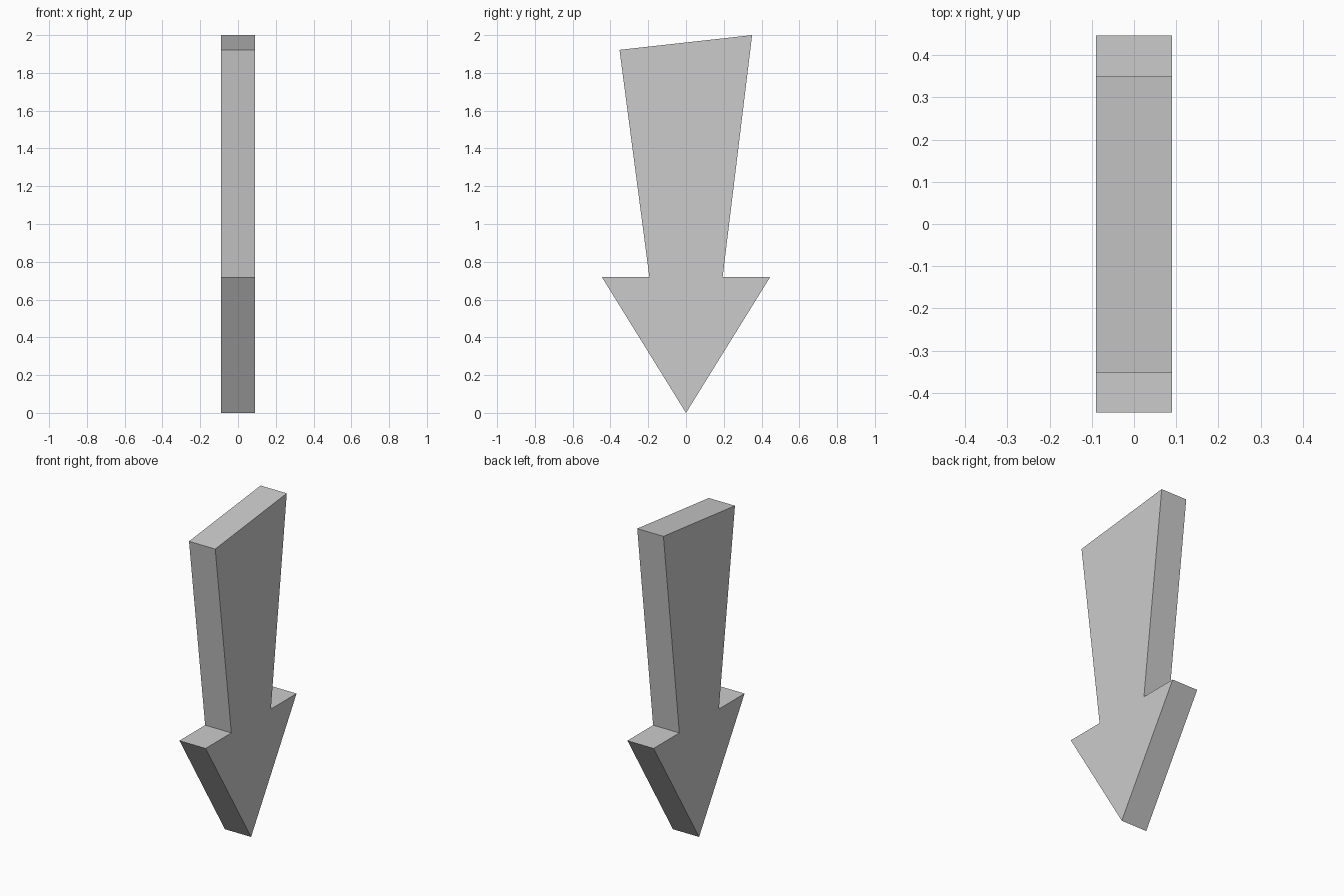
import bpy, bmesh

if "Cube" in bpy.data.objects:
    bpy.data.objects.remove(bpy.data.objects["Cube"])

HALF_THICKNESS = 0.09

# Arrow outline in the y-z plane: tip, right barb, slanted tail end, left barb
outline = [(0, 0), (0.446, 0.72), (0.194, 0.72), (0.35, 2.0),
           (-0.352, 1.922), (-0.194, 0.72), (-0.446, 0.72)]

# Flat outline face, extruded across x
bm = bmesh.new()
face = bm.faces.new([bm.verts.new((-HALF_THICKNESS, y, z)) for y, z in outline])
side = bmesh.ops.extrude_face_region(bm, geom=[face], use_keep_orig=True)
moved = [v for v in side["geom"] if isinstance(v, bmesh.types.BMVert)]
bmesh.ops.translate(bm, verts=moved, vec=(2 * HALF_THICKNESS, 0, 0))
bmesh.ops.recalc_face_normals(bm, faces=bm.faces)

mesh = bpy.data.meshes.new("down_arrow")
bm.to_mesh(mesh)
bm.free()
bpy.context.collection.objects.link(bpy.data.objects.new("down_arrow", mesh))
